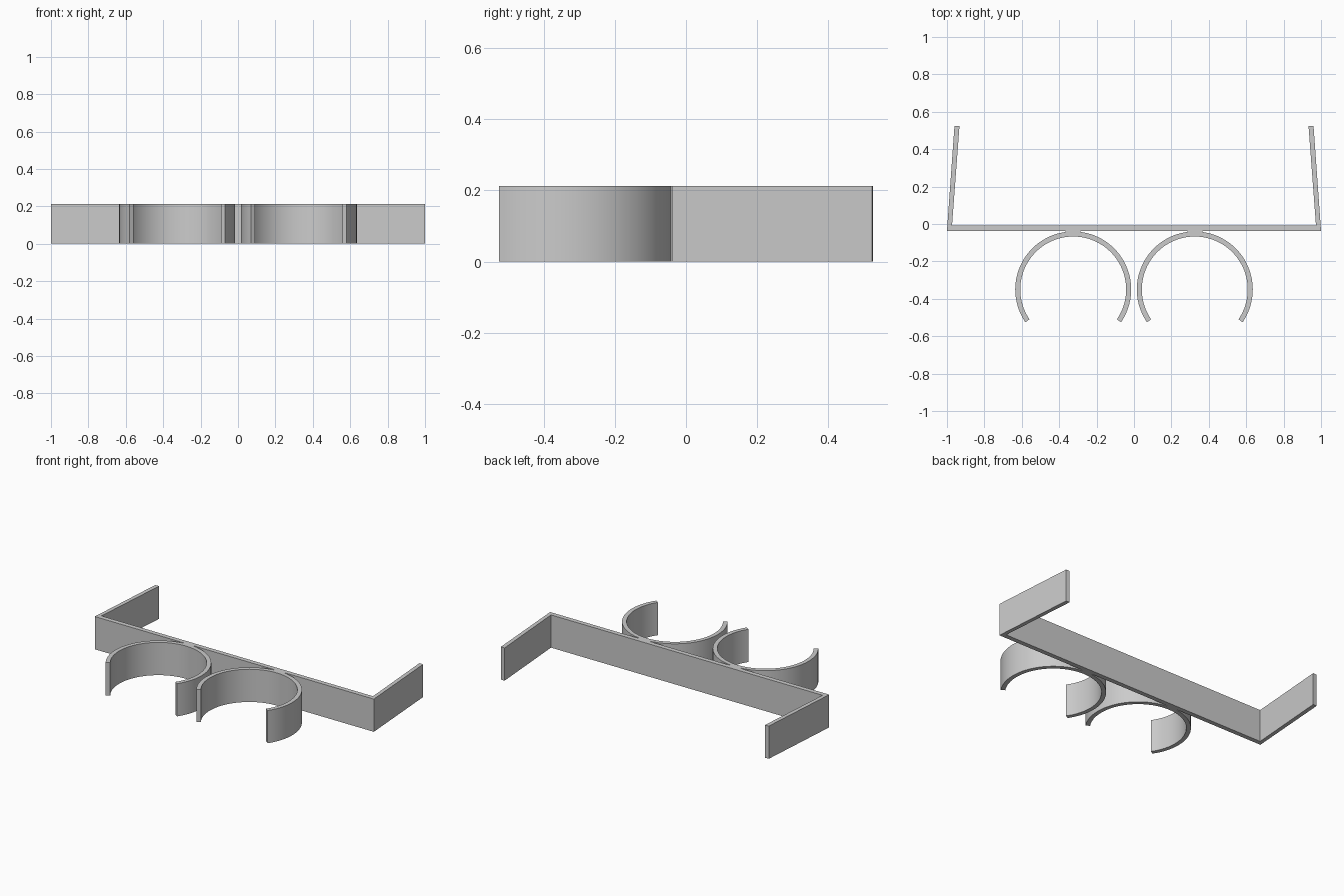
import bpy
import bmesh
import math

cube = bpy.data.objects.get("Cube")
if cube:
    bpy.data.objects.remove(cube, do_unlink=True)

HEIGHT = 0.212

grey = bpy.data.materials.new("plain grey")
grey.use_nodes = True
colour = (0.6, 0.6, 0.6, 1)
grey.diffuse_color = colour
grey.node_tree.nodes["Principled BSDF"].inputs["Base Color"].default_value = colour


def extrude_profile(name, points, smooth=False):
    """Extrude a closed outline in the ground plane up to the common height."""
    bm = bmesh.new()
    base = bm.faces.new([bm.verts.new((x, y, 0)) for x, y in points])
    result = bmesh.ops.extrude_face_region(bm, geom=[base], use_keep_orig=True)
    top = [v for v in result["geom"] if isinstance(v, bmesh.types.BMVert)]
    bmesh.ops.translate(bm, verts=top, vec=(0, 0, HEIGHT))
    bmesh.ops.recalc_face_normals(bm, faces=bm.faces)
    mesh = bpy.data.meshes.new(name)
    bm.to_mesh(mesh)
    bm.free()
    mesh.materials.append(grey)
    obj = bpy.data.objects.new(name, mesh)
    bpy.context.collection.objects.link(obj)
    if smooth:
        bpy.ops.object.select_all(action="DESELECT")
        obj.select_set(True)
        bpy.context.view_layer.objects.active = obj
        bpy.ops.object.shade_smooth_by_angle(angle=math.radians(30))
    return obj


# Back bar with two arms leaning slightly inward, as one U-shaped outline
right_half = [(1.0, -0.038), (0.96, 0.523), (0.933, 0.525), (0.973, -0.008)]
left_half = [(-x, y) for x, y in reversed(right_half)]
extrude_profile("bar_and_arms", right_half + left_half)

# Open clip rings, with the gap facing the front
CENTRE_X, CENTRE_Y = 0.325, -0.35
OUTER, INNER = 0.31, 0.283
START, END = math.radians(-34.4), math.radians(214.4)
STEPS = 72


def arc(cx, radius):
    angles = [START + (END - START) * i / STEPS for i in range(STEPS + 1)]
    return [(cx + radius * math.cos(a), CENTRE_Y + radius * math.sin(a)) for a in angles]


for side, sign in (("left", 1), ("right", -1)):
    cx = sign * CENTRE_X
    extrude_profile(side + "_clip_ring", arc(cx, OUTER) + arc(cx, INNER)[::-1], smooth=True)
    # Small web joining the ring to the bar
    extrude_profile(side + "_ring_web", [(cx - 0.04, -0.05), (cx + 0.04, -0.05),
                                         (cx + 0.04, -0.036), (cx - 0.04, -0.036)])
